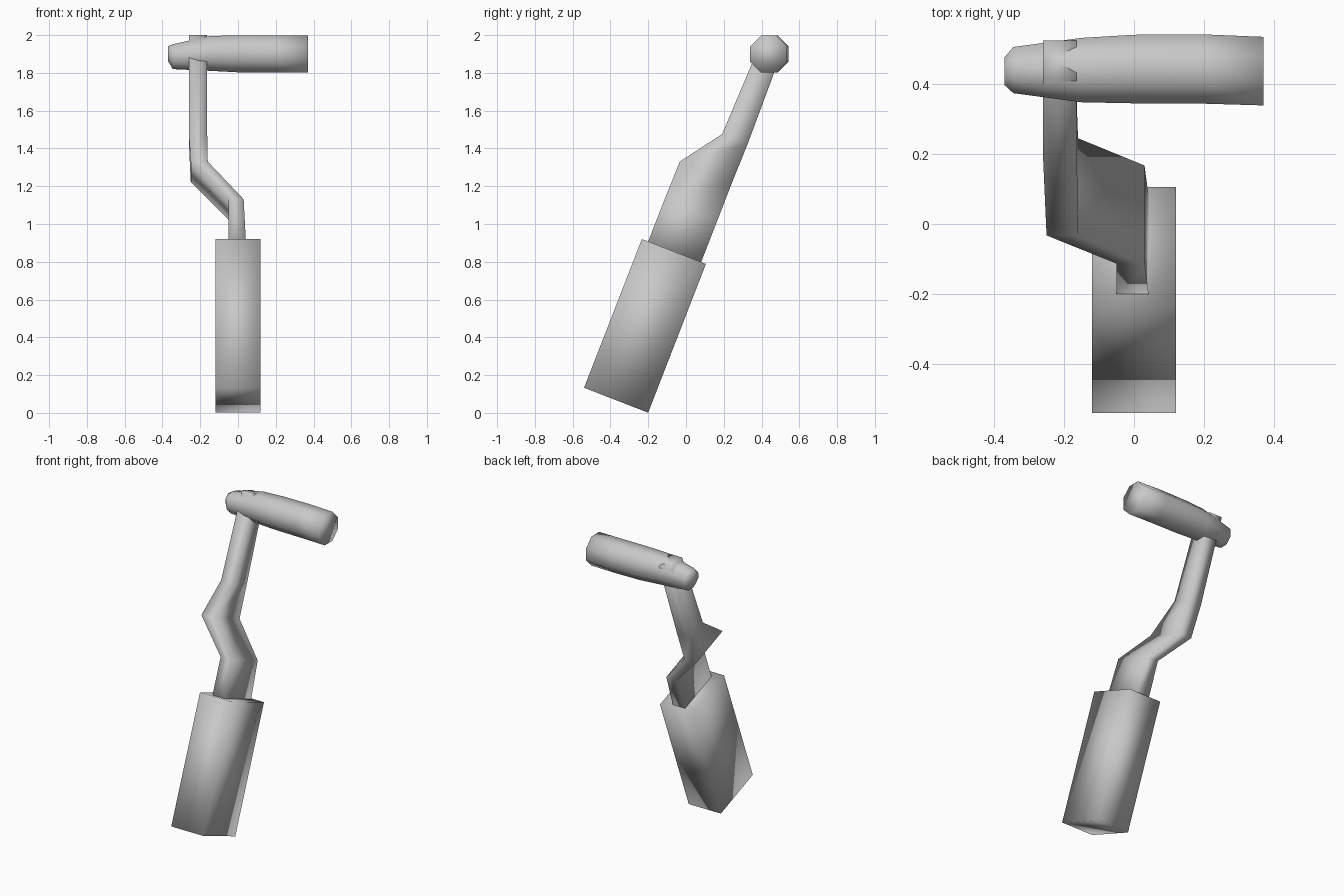
import bpy, bmesh, math
from mathutils import Vector

if "Cube" in bpy.data.objects:
    bpy.data.objects.remove(bpy.data.objects["Cube"])

grey = bpy.data.materials.new("plain_grey")
grey.diffuse_color = (0.58, 0.58, 0.58, 1)
grey.use_nodes = True
grey.node_tree.nodes["Principled BSDF"].inputs["Base Color"].default_value = grey.diffuse_color

# Leaning axis in the y-z plane: u runs up the handle, v runs across it
ORIGIN = Vector((0, -0.37, 0.067))
U = Vector((0, 0.362, 0.932))
V = Vector((0, 0.932, -0.362))


def leaning(x, u, v):
    return ORIGIN + Vector((x, 0, 0)) + U * u + V * v


def loft(name, rings):
    """Skin a row of equal-sized rings and cap both ends."""
    bm = bmesh.new()
    rows = [[bm.verts.new(p) for p in ring] for ring in rings]
    n = len(rows[0])
    for a, b in zip(rows, rows[1:]):
        for i in range(n):
            j = (i + 1) % n
            bm.faces.new((a[i], a[j], b[j], b[i]))
    bm.faces.new(rows[0])
    bm.faces.new(rows[-1])
    bmesh.ops.recalc_face_normals(bm, faces=bm.faces)
    for f in bm.faces:
        f.smooth = True
    me = bpy.data.meshes.new(name)
    bm.to_mesh(me)
    bm.free()
    me.materials.append(grey)
    ob = bpy.data.objects.new(name, me)
    bpy.context.collection.objects.link(ob)
    return ob


def slab(x0, x1, u, v0, v1):
    return [leaning(x0, u, v0), leaning(x1, u, v0),
            leaning(x1, u, v1), leaning(x0, u, v1)]


def octagon(x, y, z, r):
    c = r / math.cos(math.pi / 8)
    return [Vector((x, y + c * math.cos(math.pi / 4 * (k + 0.5)),
                    z + c * math.sin(math.pi / 4 * (k + 0.5)))) for k in range(8)]


# Square handle sleeve
loft("handle", [slab(-0.12, 0.12, 0.0, -0.182, 0.182),
                slab(-0.12, 0.12, 0.845, -0.182, 0.182)])

# Flat cranked arm: wide below, narrow above, stepping sideways
loft("cranked_arm", [
    slab(-0.05, 0.043, 0.82, -0.146, 0.155),
    slab(-0.05, 0.03, 1.085, -0.146, 0.155),
    slab(-0.25, -0.16, 1.30, -0.143, 0.155),
    slab(-0.26, -0.163, 1.517, 0.013, 0.158),
    slab(-0.26, -0.165, 2.085, 0.03, 0.15),
])

# Eight-sided cross grip with a tapered end
loft("cross_grip", [octagon(*s) for s in (
    (-0.37, 0.437, 1.902, 0.04),
    (-0.345, 0.44, 1.886, 0.066),
    (-0.15, 0.44, 1.903, 0.092),
    (0.0, 0.443, 1.901, 0.098),
    (0.2, 0.443, 1.900, 0.099),
    (0.37, 0.437, 1.899, 0.098))])
